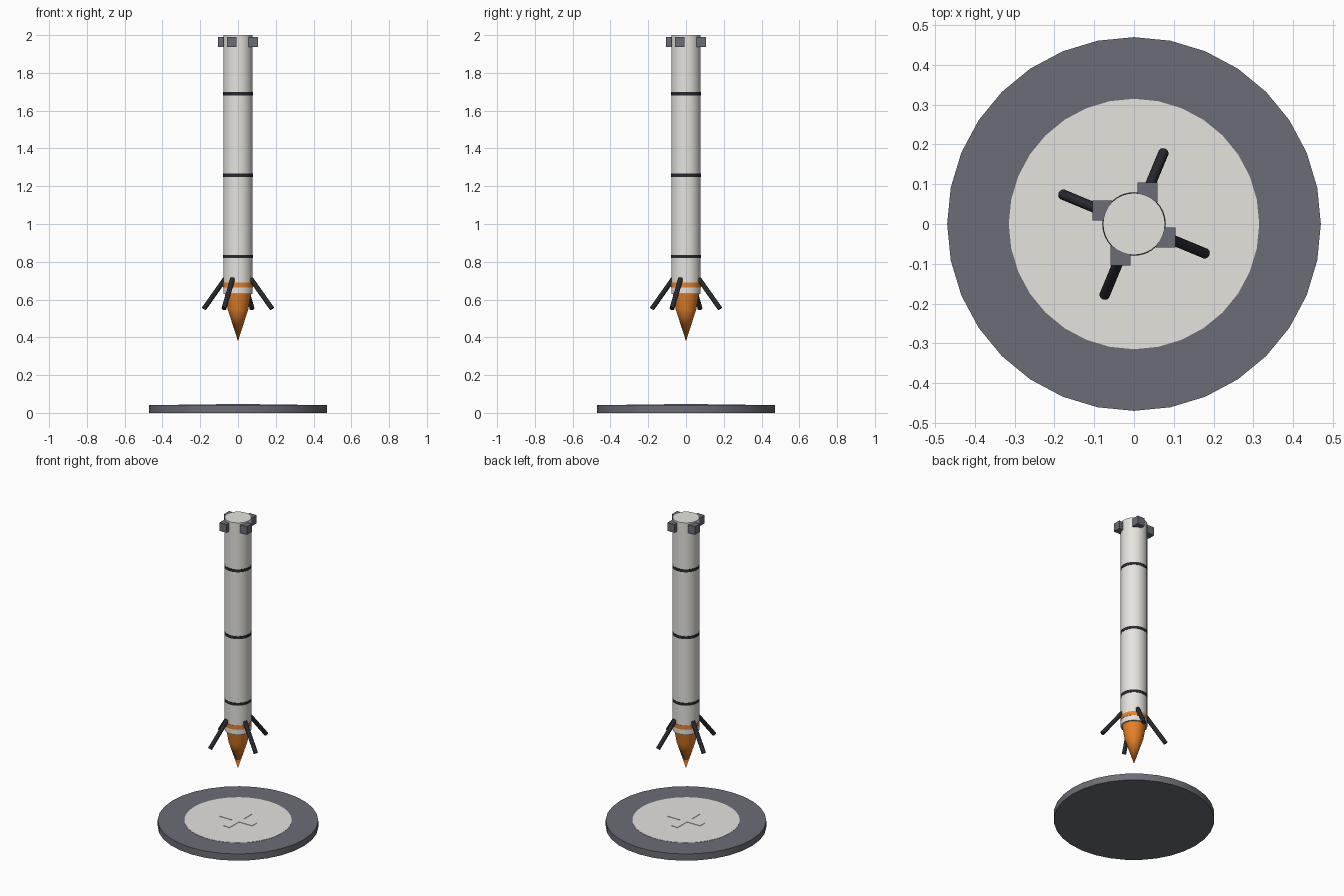
import bpy, bmesh, math
from mathutils import Vector, Matrix

cube = bpy.data.objects.get("Cube")
if cube:
    bpy.data.objects.remove(cube, do_unlink=True)


def material(name, rgb):
    m = bpy.data.materials.new(name)
    m.use_nodes = True
    m.diffuse_color = (*rgb, 1)
    m.node_tree.nodes["Principled BSDF"].inputs["Base Color"].default_value = (*rgb, 1)
    return m


WHITE = material("warm white", (0.78, 0.77, 0.73))
GREY = material("slate grey", (0.15, 0.153, 0.18))
DARK = material("charcoal", (0.022, 0.023, 0.03))
ORANGE = material("flame orange", (0.80, 0.22, 0.02))
parts = []


def add(name, bm, mat):
    bmesh.ops.recalc_face_normals(bm, faces=bm.faces)
    mesh = bpy.data.meshes.new(name)
    bm.to_mesh(mesh)
    bm.free()
    mesh.materials.append(mat)
    ob = bpy.data.objects.new(name, mesh)
    bpy.context.collection.objects.link(ob)
    parts.append(ob)
    return ob


def cylinder(name, r, z0, z1, mat, sides=32):
    bm = bmesh.new()
    bmesh.ops.create_cone(bm, cap_ends=True, segments=sides, radius1=r, radius2=r,
                          depth=z1 - z0, matrix=Matrix.Translation((0, 0, (z0 + z1) / 2)))
    return add(name, bm, mat)


def box(name, centre, size, mat):
    bm = bmesh.new()
    bmesh.ops.create_cube(bm, size=1,
                          matrix=Matrix.Translation(centre) @ Matrix.Diagonal((*size, 1)))
    return add(name, bm, mat)


def lathe(name, profile, mat, sides=32):
    bm = bmesh.new()
    verts = [bm.verts.new((r, 0, z)) for r, z in profile]
    edges = [bm.edges.new(pair) for pair in zip(verts, verts[1:])]
    bmesh.ops.spin(bm, geom=verts + edges, axis=(0, 0, 1), cent=(0, 0, 0),
                   angle=math.tau, steps=sides)
    bmesh.ops.remove_doubles(bm, verts=bm.verts, dist=1e-4)
    return add(name, bm, mat)


def rod(name, start, end, r, mat):
    a, b = Vector(start), Vector(end)
    place = Matrix.Translation((a + b) / 2) @ (b - a).to_track_quat("Z", "Y").to_matrix().to_4x4()
    bm = bmesh.new()
    bmesh.ops.create_cone(bm, cap_ends=True, segments=12, radius1=r, radius2=r,
                          depth=(b - a).length, matrix=place)
    return add(name, bm, mat)


# Landing pad with its painted circle and cross
cylinder("landing_pad", 0.47, 0, 0.043, GREY)
cylinder("pad_circle", 0.315, 0.04, 0.0445, WHITE)
bm = bmesh.new()
outline = []
for k in range(4):
    turn = Matrix.Rotation(k * math.pi / 2, 3, "Z")
    for p in ((0.117, -0.023), (0.117, 0.023), (0.023, 0.023)):
        outline.append(bm.verts.new(turn @ Vector((*p, 0.044))))
face = bm.faces.new(outline)
top = bmesh.ops.extrude_face_region(bm, geom=[face])["geom"]
bmesh.ops.translate(bm, vec=(0, 0, 0.003),
                    verts=[v for v in top if isinstance(v, bmesh.types.BMVert)])
add("pad_cross", bm, WHITE)

# Booster body and its bands
cylinder("booster_body", 0.078, 0.63, 2.0, WHITE)
for i, z in enumerate((0.828, 1.258, 1.69)):
    cylinder(f"dark_band_{i + 1}", 0.0795, z - 0.009, z + 0.009, DARK)
cylinder("orange_band", 0.08, 0.664, 0.69, ORANGE)

# Exhaust flame
lathe("exhaust_flame", [(0, 0.635), (0.07, 0.635), (0.055, 0.55), (0, 0.38)], ORANGE)

# Four legs and four steering fins, spaced a quarter turn apart
for k in range(4):
    turn = Matrix.Rotation(k * math.pi / 2, 3, "Z")
    rod(f"landing_leg_{k + 1}", turn @ Vector((0.068, -0.028, 0.71)),
        turn @ Vector((0.18, -0.0745, 0.552)), 0.013, DARK)
    box(f"steering_fin_{k + 1}", turn @ Vector((0.08, -0.034, 1.963)),
        (0.05, 0.05, 0.053), GREY)

# Smooth the round surfaces, keep edges sharp
bpy.ops.object.select_all(action="DESELECT")
for ob in parts:
    ob.select_set(True)
bpy.context.view_layer.objects.active = parts[0]
bpy.ops.object.shade_smooth_by_angle(angle=math.radians(32))
